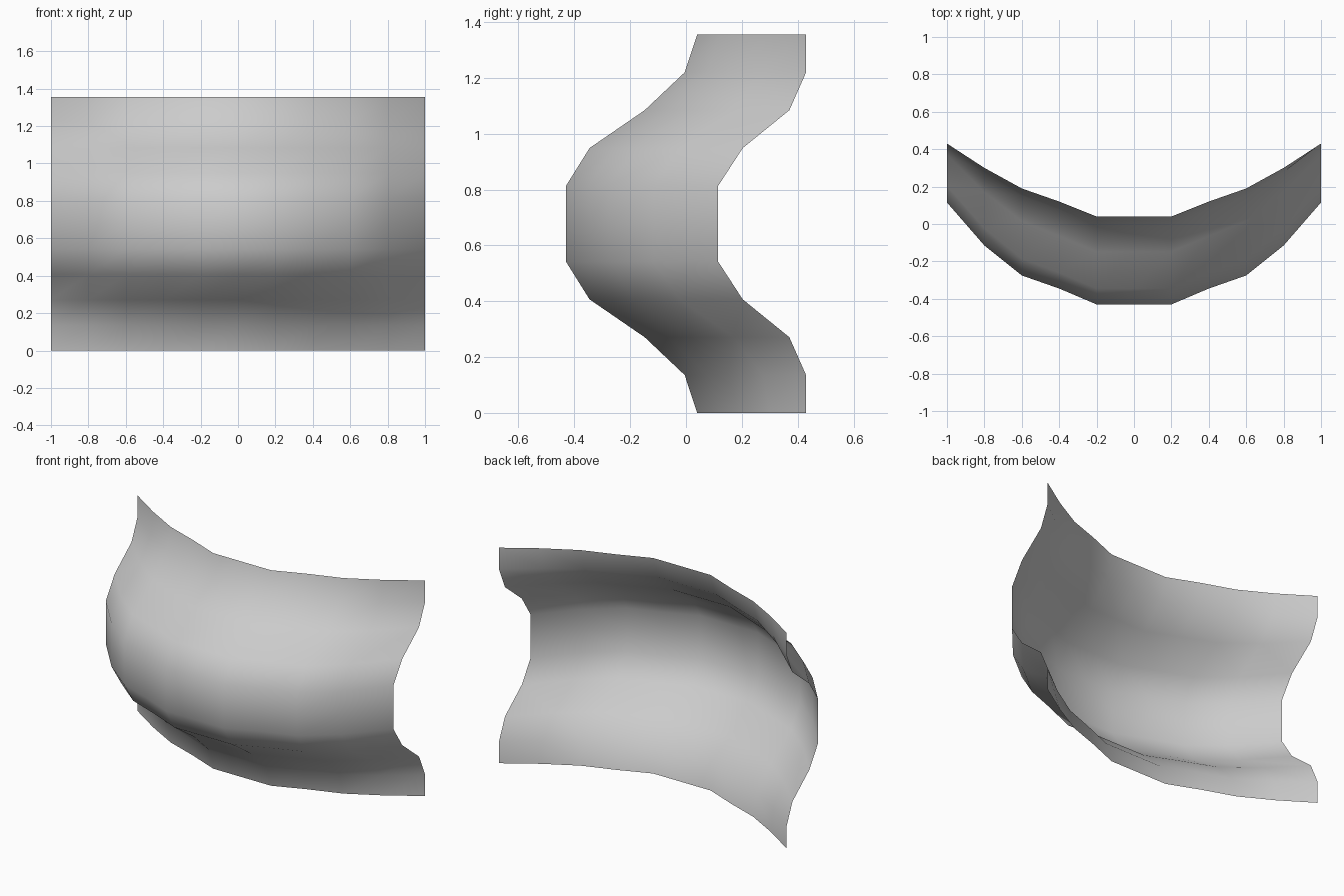
import bpy, bmesh

if "Cube" in bpy.data.objects:
    bpy.data.objects.remove(bpy.data.objects["Cube"])

H = 1.355
# depth of the waist row and of the top/bottom rims, by column distance from the middle
waist = [-0.43, -0.43, -0.345, -0.275, -0.115, 0.115]
rim = [0.04, 0.04, 0.12, 0.19, 0.30, 0.43]
# blend from waist (0) to rim (1), by row distance from mid height
blend_mid = [0, 0, 0.18, 0.60, 0.905, 1]
blend_end = [0, 0, 0.28, 0.81, 1, 1]

# curved sheet: 10 x 10 grid bent in both directions
bm = bmesh.new()
grid = []
for r in range(11):
    row = []
    for c in range(11):
        i, j = abs(c - 5), abs(r - 5)
        t = (max(i - 1, 0) / 4) ** 3
        f = blend_mid[j] * (1 - t) + blend_end[j] * t
        y = waist[i] + (rim[i] - waist[i]) * f
        row.append(bm.verts.new(((c - 5) / 5, y, H * r / 10)))
    grid.append(row)
for r in range(10):
    for c in range(10):
        bm.faces.new((grid[r][c], grid[r][c + 1], grid[r + 1][c + 1], grid[r + 1][c]))

mesh = bpy.data.meshes.new("curved_panel")
bm.to_mesh(mesh)
bm.free()
mesh.shade_smooth()
panel = bpy.data.objects.new("curved_panel", mesh)
bpy.context.collection.objects.link(panel)

# darker grey surface
grey = bpy.data.materials.new("grey")
grey.diffuse_color = (0.58, 0.58, 0.58, 1)
grey.use_nodes = True
grey.node_tree.nodes["Principled BSDF"].inputs["Base Color"].default_value = grey.diffuse_color
mesh.materials.append(grey)
